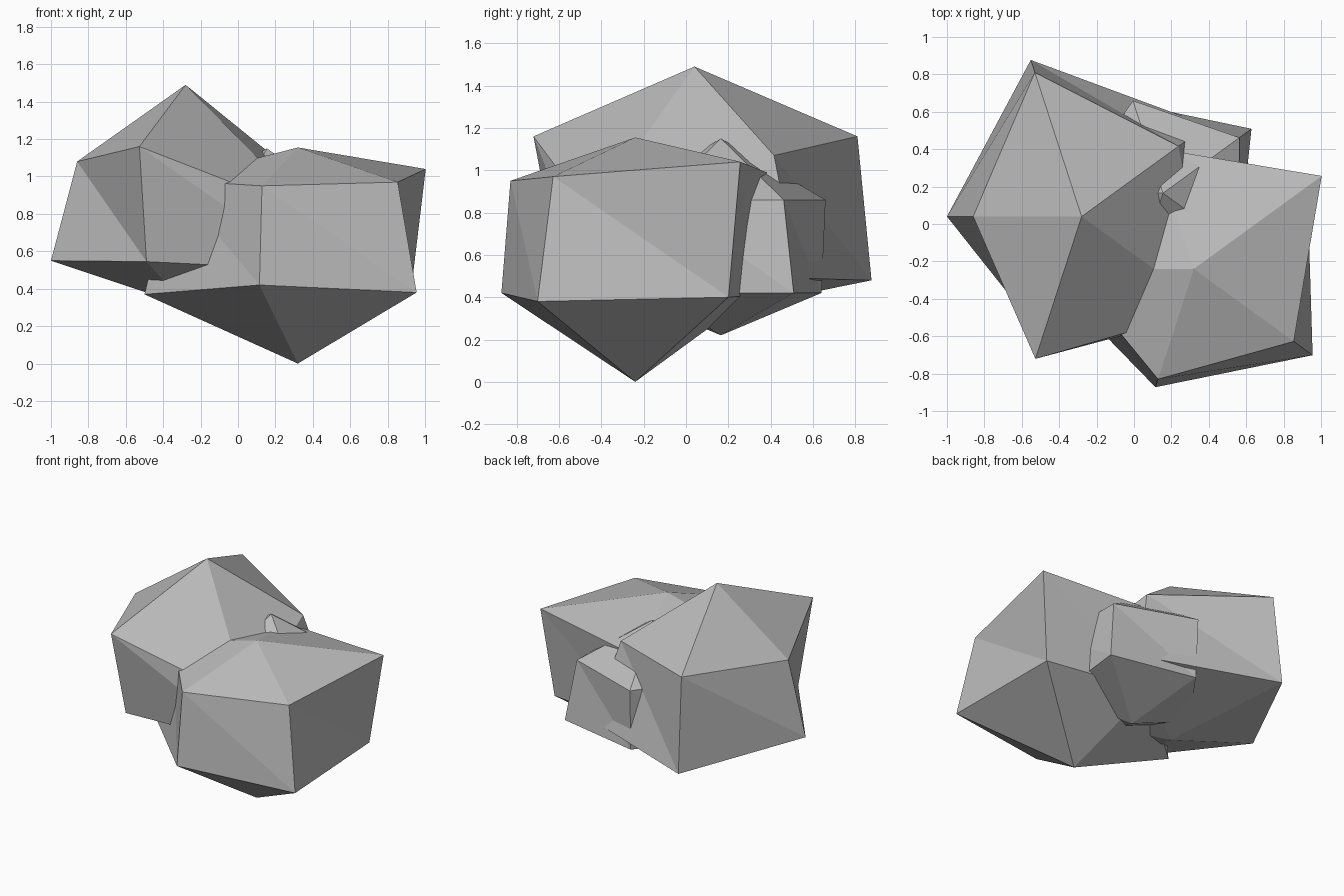
import bpy
import bmesh
from math import cos, sin, radians

cube = bpy.data.objects.get("Cube")
if cube:
    bpy.data.objects.remove(cube, do_unlink=True)

# One plain grey stone colour
GREY = (0.5, 0.5, 0.5, 1.0)
stone = bpy.data.materials.new("grey_stone")
stone.diffuse_color = GREY
stone.use_nodes = True
for node in stone.node_tree.nodes:
    if node.type == 'BSDF_PRINCIPLED':
        node.inputs["Base Color"].default_value = GREY


def make_rock(name, centre, top, bottom, upper, lower):
    """Five-sided boulder: two poles and two rings of (radius, height)."""
    bm = bmesh.new()

    def ring(values):
        verts = []
        for i, (radius, z) in enumerate(values):
            a = radians(36 + 72 * i)
            verts.append(bm.verts.new((centre[0] + radius * cos(a),
                                       centre[1] + radius * sin(a), z)))
        return verts

    apex = bm.verts.new((*centre, top))
    base = bm.verts.new((*centre, bottom))
    up, low = ring(upper), ring(lower)
    count = len(up)
    for i in range(count):
        j = (i + 1) % count
        bm.faces.new((apex, up[i], up[j]))
        bm.faces.new((up[i], low[i], low[j]))
        bm.faces.new((up[i], low[j], up[j]))
        bm.faces.new((base, low[j], low[i]))
    bmesh.ops.recalc_face_normals(bm, faces=bm.faces)
    mesh = bpy.data.meshes.new(name)
    bm.to_mesh(mesh)
    bm.free()
    mesh.materials.append(stone)
    rock = bpy.data.objects.new(name, mesh)
    bpy.context.collection.objects.link(rock)
    return rock


# Tall boulder on the model's right
make_rock("tall_rock", (-0.28, 0.04), 1.49, 0.31,
          [(0.64, 1.07), (0.81, 1.16), (0.58, 1.08), (0.80, 1.16), (0.84, 0.80)],
          [(0.83, 0.49), (0.88, 0.48), (0.72, 0.55), (0.677, 0.545), (0.865, 0.50)])

# Wide boulder at the front left
make_rock("front_rock", (0.32, -0.24), 1.155, 0.0,
          [(0.845, 1.04), (0.68, 0.98), (0.675, 0.98), (0.62, 0.95), (0.66, 0.97)],
          [(0.75, 0.40), (0.59, 0.41), (0.82, 0.37), (0.665, 0.42), (0.785, 0.38)])

# Small boulder wedged in behind
make_rock("small_back_rock", (0.155, 0.165), 1.15, 0.22,
          [(0.505, 0.86), (0.52, 0.86), (0.50, 0.86), (0.50, 0.86), (0.50, 0.86)],
          [(0.585, 0.42), (0.50, 0.42), (0.50, 0.42), (0.50, 0.42), (0.50, 0.42)])
